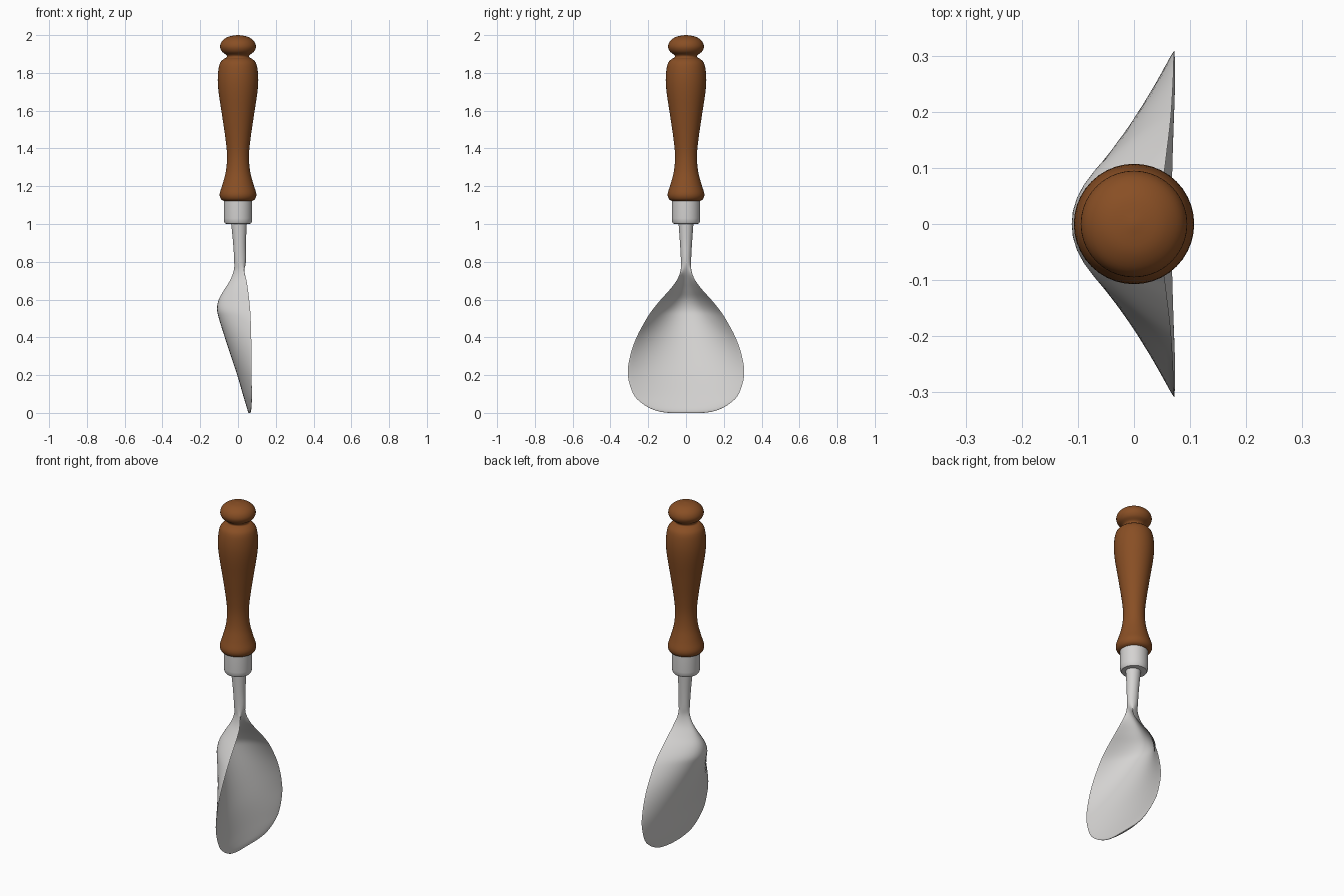
import bpy, bmesh, math

if "Cube" in bpy.data.objects:
    bpy.data.objects.remove(bpy.data.objects["Cube"])


def material(name, rgb):
    m = bpy.data.materials.new(name)
    m.diffuse_color = (*rgb, 1)
    m.use_nodes = True
    m.node_tree.nodes["Principled BSDF"].inputs["Base Color"].default_value = m.diffuse_color
    return m


wood = material("brown wood", (0.25, 0.078, 0.018))
steel = material("light steel", (0.66, 0.65, 0.64))


def smooth_rows(rows, steps):
    """Catmull-Rom resampling of a table of rows."""
    out = []
    for i in range(len(rows) - 1):
        a, b, c, d = (rows[max(i - 1, 0)], rows[i], rows[i + 1],
                      rows[min(i + 2, len(rows) - 1)])
        for s in range(steps):
            t = s / steps
            out.append([0.5 * (2 * q + (r - p) * t + (2 * p - 5 * q + 4 * r - u) * t * t
                               + (3 * q - p - 3 * r + u) * t ** 3)
                        for p, q, r, u in zip(a, b, c, d)])
    out.append(list(rows[-1]))
    return out


def loft(name, rings, mat, angle):
    """Skin a list of closed rings and cap both ends."""
    bm = bmesh.new()
    loops = [[bm.verts.new(p) for p in ring] for ring in rings]
    n = len(loops[0])
    for a, b in zip(loops, loops[1:]):
        for i in range(n):
            j = (i + 1) % n
            bm.faces.new((a[i], a[j], b[j], b[i]))
    bm.faces.new(loops[0])
    bm.faces.new(loops[-1])
    bmesh.ops.recalc_face_normals(bm, faces=bm.faces)
    me = bpy.data.meshes.new(name)
    bm.to_mesh(me)
    bm.free()
    me.materials.append(mat)
    ob = bpy.data.objects.new(name, me)
    bpy.context.collection.objects.link(ob)
    bpy.ops.object.select_all(action='DESELECT')
    ob.select_set(True)
    bpy.context.view_layer.objects.active = ob
    bpy.ops.object.shade_smooth_by_angle(angle=math.radians(angle))
    return ob


def circle(r, z, n=40):
    return [(r * math.cos(2 * math.pi * i / n), r * math.sin(2 * math.pi * i / n), z)
            for i in range(n)]


# turned wooden handle: (radius, height)
handle = [(0.07, 1.12), (0.09, 1.132), (0.097, 1.16), (0.082, 1.21), (0.064, 1.28),
          (0.058, 1.36), (0.066, 1.45), (0.085, 1.58), (0.103, 1.70), (0.107, 1.78),
          (0.098, 1.845), (0.078, 1.872), (0.06, 1.882), (0.062, 1.895), (0.085, 1.913),
          (0.095, 1.94), (0.083, 1.97), (0.05, 1.992), (0.005, 2.0)]
loft("handle", [circle(r, z) for r, z in smooth_rows(handle, 4)], wood, 50)

# metal ferrule
ferrule = [(0.055, 1.0), (0.068, 1.002), (0.073, 1.01), (0.075, 1.03), (0.075, 1.13)]
loft("ferrule", [circle(r, z) for r, z in ferrule], steel, 40)


# neck and scoop in one skin
def section(z, w, back, edge, th, power, n=48):
    """Bowed cross-section: half width, back x, rim x, thickness."""
    ring = []
    mid = back + th / 2
    for i in range(n):
        a = 2 * math.pi * i / n
        c, s = math.cos(a), math.sin(a)
        bow = mid + (edge - mid) * abs(c) ** power
        ring.append((bow + th / 2 * s, w * c, z))
    return ring


# height, half width, back x, rim x, thickness, bow power
scoop = [(0.0, 0.09, 0.055, 0.064, 0.010, 2), (0.006, 0.135, 0.053, 0.066, 0.014, 2),
         (0.02, 0.18, 0.049, 0.069, 0.016, 2), (0.05, 0.232, 0.040, 0.072, 0.016, 2),
         (0.10, 0.279, 0.025, 0.073, 0.016, 2), (0.2, 0.308, -0.004, 0.072, 0.016, 2),
         (0.3, 0.296, -0.037, 0.071, 0.016, 2), (0.4, 0.262, -0.070, 0.070, 0.016, 2),
         (0.5, 0.208, -0.101, 0.067, 0.016, 2.1), (0.55, 0.174, -0.111, 0.064, 0.017, 2.2),
         (0.6, 0.133, -0.102, 0.059, 0.020, 2.1), (0.65, 0.088, -0.074, 0.053, 0.026, 2),
         (0.70, 0.050, -0.043, 0.044, 0.034, 2), (0.75, 0.030, -0.023, 0.028, 0.050, 2),
         (0.8, 0.027, -0.020, 0.012, 0.062, 2), (0.9, 0.032, -0.026, 0.008, 0.068, 2),
         (1.01, 0.040, -0.037, 0.005, 0.084, 2)]
loft("scoop", [section(*row) for row in smooth_rows(scoop, 4)], steel, 60)
